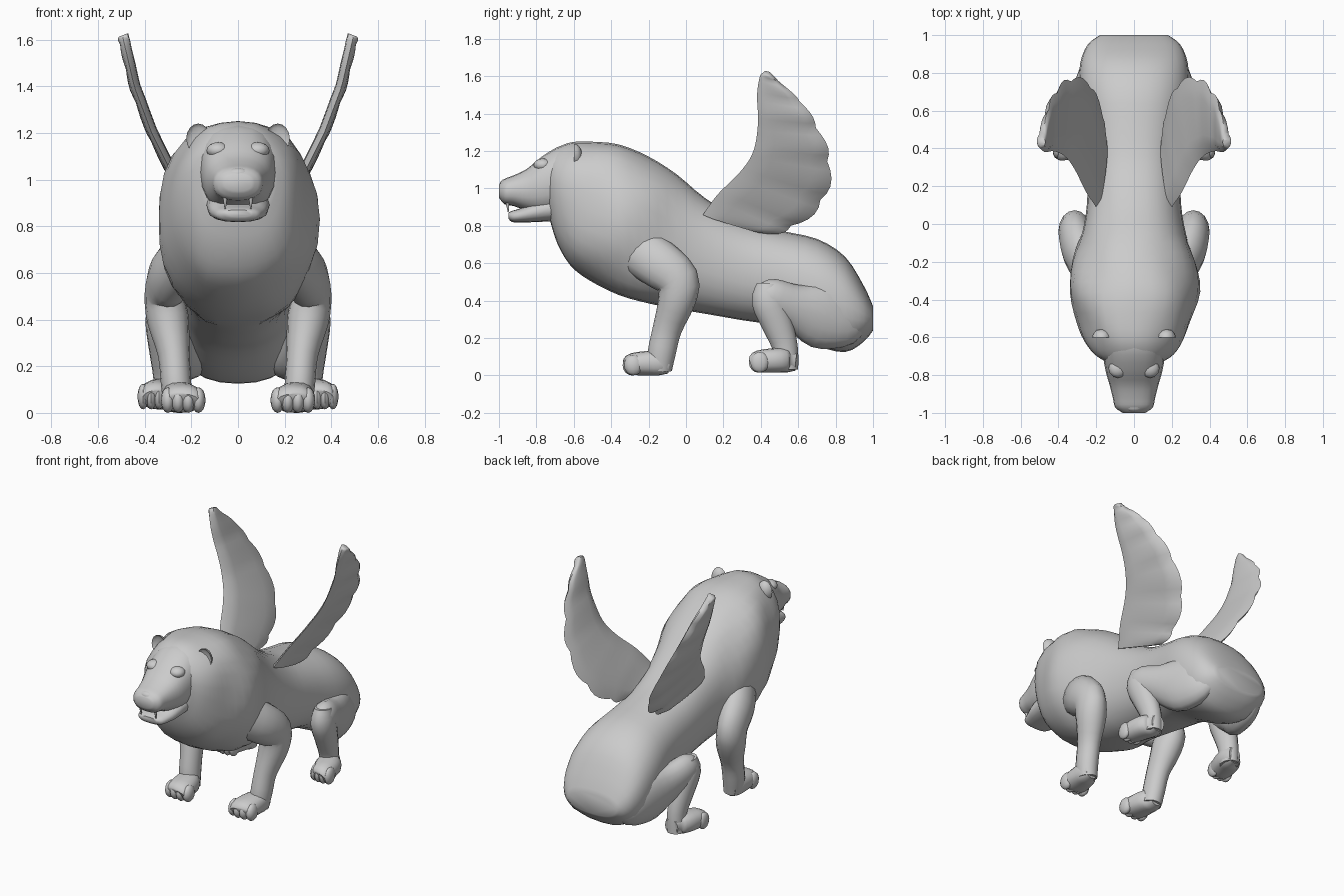
import bpy, bmesh, math
from mathutils import Vector

if "Cube" in bpy.data.objects:
    bpy.data.objects.remove(bpy.data.objects["Cube"])

SIDES = (("left", 1), ("right", -1))


def finish(name, bm, angle=50):
    bmesh.ops.recalc_face_normals(bm, faces=bm.faces)
    me = bpy.data.meshes.new(name)
    bm.to_mesh(me)
    bm.free()
    ob = bpy.data.objects.new(name, me)
    bpy.context.collection.objects.link(ob)
    bpy.ops.object.select_all(action='DESELECT')
    ob.select_set(True)
    bpy.context.view_layer.objects.active = ob
    bpy.ops.object.shade_smooth_by_angle(angle=math.radians(angle))
    return ob


def spline(pts, steps):
    # Catmull-Rom resampling of tuples of any length
    out, n = [], len(pts)
    for i in range(n - 1):
        a, b, c, d = (pts[max(i - 1, 0)], pts[i], pts[i + 1], pts[min(i + 2, n - 1)])
        for k in range(steps):
            t = k / steps
            out.append([q + 0.5 * t * (r - p + t * (2*p - 5*q + 4*r - s + t * (3*(q - r) + s - p)))
                        for p, q, r, s in zip(a, b, c, d)])
    return out + [list(pts[-1])]


def bridge(bm, rings):
    for a, b in zip(rings, rings[1:]):
        for i in range(len(a)):
            j = (i + 1) % len(a)
            bm.faces.new((a[i], a[j], b[j], b[i]))
    for r in (rings[0], rings[-1]):
        bm.faces.new(r)


def spow(v, e):
    return math.copysign(abs(v) ** e, v)


def tube(bm, pts, side=1, axis=None, seg=16, power=1.0, ripple=0.0, steps=3):
    # pts: x, y, z, sideways radius, other radius
    rows, rings = spline(pts, steps), []
    for i, (x, y, z, ra, rb) in enumerate(rows):
        a, b = rows[max(i - 1, 0)], rows[min(i + 1, len(rows) - 1)]
        t = axis or Vector([b[k] - a[k] for k in range(3)]).normalized()
        u = (Vector((1, 0, 0)) - t * t.x).normalized()
        v = t.cross(u)
        ring = []
        for k in range(seg):
            w = 2 * math.pi * k / seg
            m = 1 + (ripple * math.sin(5 * w + 14 * y) if y < -0.05 and abs(math.cos(w)) > 0.3 else 0)
            p = Vector((x, y, z)) + u * ra * m * spow(math.cos(w), power) + v * rb * m * spow(math.sin(w), power)
            ring.append(bm.verts.new((p.x * side, p.y, max(p.z, 0))))
        rings.append(ring)
    bridge(bm, rings)


def hull(name, prof, **kw):
    # prof: y, bottom z, top z, half width
    bm = bmesh.new()
    tube(bm, [(0, y, (lo + hi) / 2, w, (hi - lo) / 2) for y, lo, hi, w in prof],
         axis=Vector((0, 1, 0)), **kw)
    return finish(name, bm)


def ball(bm, loc, size, cup=False):
    new = bmesh.ops.create_uvsphere(bm, u_segments=12, v_segments=8, radius=1)["verts"]
    for v in new:
        if cup and v.co.y < 0:
            v.co.y *= -0.4
        v.co = Vector(c + s * k for c, s, k in zip(loc, size, v.co))


# torso with mane and rump
hull("body", [(-.73, .84, 1.18, .15), (-.69, .71, 1.215, .21), (-.62, .59, 1.245, .26),
              (-.52, .51, 1.25, .30), (-.36, .43, 1.235, .345), (-.2, .385, 1.17, .325),
              (-.05, .355, 1.075, .275), (.1, .33, .95, .25), (.3, .295, .83, .245),
              (.5, .26, .775, .26), (.7, .16, .73, .29), (.85, .125, .635, .285),
              (.95, .18, .48, .245), (1.0, .24, .37, .18)],
     seg=28, power=.88, ripple=.018)

# head
hull("head", [(-.5, .9, 1.235, .18), (-.65, .87, 1.235, .17), (-.77, .86, 1.17, .152),
              (-.85, .88, 1.105, .13), (-.92, .905, 1.07, .112), (-.97, .915, 1.05, .1),
              (-1.0, .95, 1.02, .06)], seg=20, power=.85)
hull("lower_jaw", [(-.6, .83, 1.0, .14), (-.8, .82, .93, .13), (-.88, .818, .895, .11),
                   (-.93, .82, .88, .09), (-.95, .84, .87, .06)], seg=16, power=.8)
bm = bmesh.new()
ball(bm, (0, -.965, 1.025), (.05, .03, .025))
finish("nose", bm)

for label, s in SIDES:
    # ears, brows and fangs
    bm = bmesh.new()
    ball(bm, (s * .17, -.6, 1.175), (.052, .045, .065), cup=True)
    finish("ear_" + label, bm)
    bm = bmesh.new()
    ball(bm, (s * .085, -.765, 1.125), (.05, .05, .035))
    finish("brow_" + label, bm)
    bm = bmesh.new()
    tube(bm, [(.055, -.955, .93, .011, .011), (.055, -.95, .875, .003, .003)], s, seg=8)
    finish("fang_" + label, bm)

    # front leg
    bm = bmesh.new()
    tube(bm, [(.22, -.27, .68, .09, .13), (.28, -.15, .6, .1, .13), (.315, -.045, .51, .085, .115),
              (.3, -.05, .4, .09, .1), (.275, -.1, .25, .068, .078), (.265, -.13, .12, .065, .075),
              (.255, -.14, .03, .06, .065)], s)
    finish("front_leg_" + label, bm)

    # hind thigh and lower leg
    bm = bmesh.new()
    tube(bm, [(.33, .39, .43, .05, .06), (.32, .45, .42, .075, .1), (.28, .57, .37, .085, .12),
              (.225, .72, .32, .095, .175), (.19, .85, .29, .08, .14), (.16, .93, .3, .05, .08)], s)
    finish("hind_thigh_" + label, bm)
    bm = bmesh.new()
    tube(bm, [(.325, .44, .49, .05, .06), (.325, .44, .4, .072, .09), (.315, .49, .27, .066, .082),
              (.305, .53, .15, .058, .068), (.305, .54, .03, .055, .06)], s)
    finish("hind_leg_" + label, bm)

    # paws with four toes each
    for name, heel, toe, w, base in (("front_paw_", (.26, -.09), (.235, -.29), .095, 0),
                                     ("hind_paw_", (.305, .59), (.355, .385), .075, .015)):
        bm = bmesh.new()
        (hx, hy), (tx, ty) = heel, toe
        tube(bm, [(hx, hy, base + .06, .045, .05), (hx, hy - .05, base + .065, .065, .065),
                  ((hx + tx) / 2, (hy + ty) / 2, base + .066, .08, .066),
                  (tx, ty, base + .06, w * .9, .058), (tx, ty - .03, base + .05, w * .7, .035)],
             s, power=.85)
        for k in (-1.5, -.5, .5, 1.5):
            ball(bm, (s * (tx + k * w * .46), ty + .004 * k * k, base + .055),
                 (w * .32, .05, .055))
        finish(name + label, bm)

    # wing: lofted blade from leading edge to scalloped trailing edge, leaning outwards
    lean = [(.7, .13), (.77, .155), (.9, .215), (1.05, .29), (1.2, .365), (1.4, .44), (1.7, .51)]

    def wing_x(z):
        for (z0, x0), (z1, x1) in zip(lean, lean[1:]):
            if z <= z1:
                return x0 + (x1 - x0) * (z - z0) / (z1 - z0)
        return x1

    edges = spline([(.09, .86, .45, .75), (.17, .97, .58, .79), (.29, 1.09, .74, .93),
                    (.36, 1.2, .775, 1.14), (.385, 1.35, .71, 1.32), (.38, 1.5, .62, 1.46),
                    (.395, 1.6, .5, 1.57), (.415, 1.62, .455, 1.615)], 5)
    bm, rings, n = bmesh.new(), [], 8
    for i, (ly, lz, ty, tz) in enumerate(edges):
        scal = abs(math.sin(math.pi * i / 5))
        ring = []
        for k in range(2 * n):
            q = k / n if k <= n else 2 - k / n
            face = 1 if k < n else -1
            h = .036 * q ** .4 * (1 - q) ** .5 * (1 + .2 * scal * q) + .005
            e = q * (1 + .06 * (scal - .8))
            y, z = ly + (ty - ly) * e, lz + (tz - lz) * e
            off = face * h + .006 * q * scal
            ring.append(bm.verts.new((s * (wing_x(z) + off * .88), y, z - off * .35)))
        rings.append(ring)
    bridge(bm, rings)
    finish("wing_" + label, bm)
